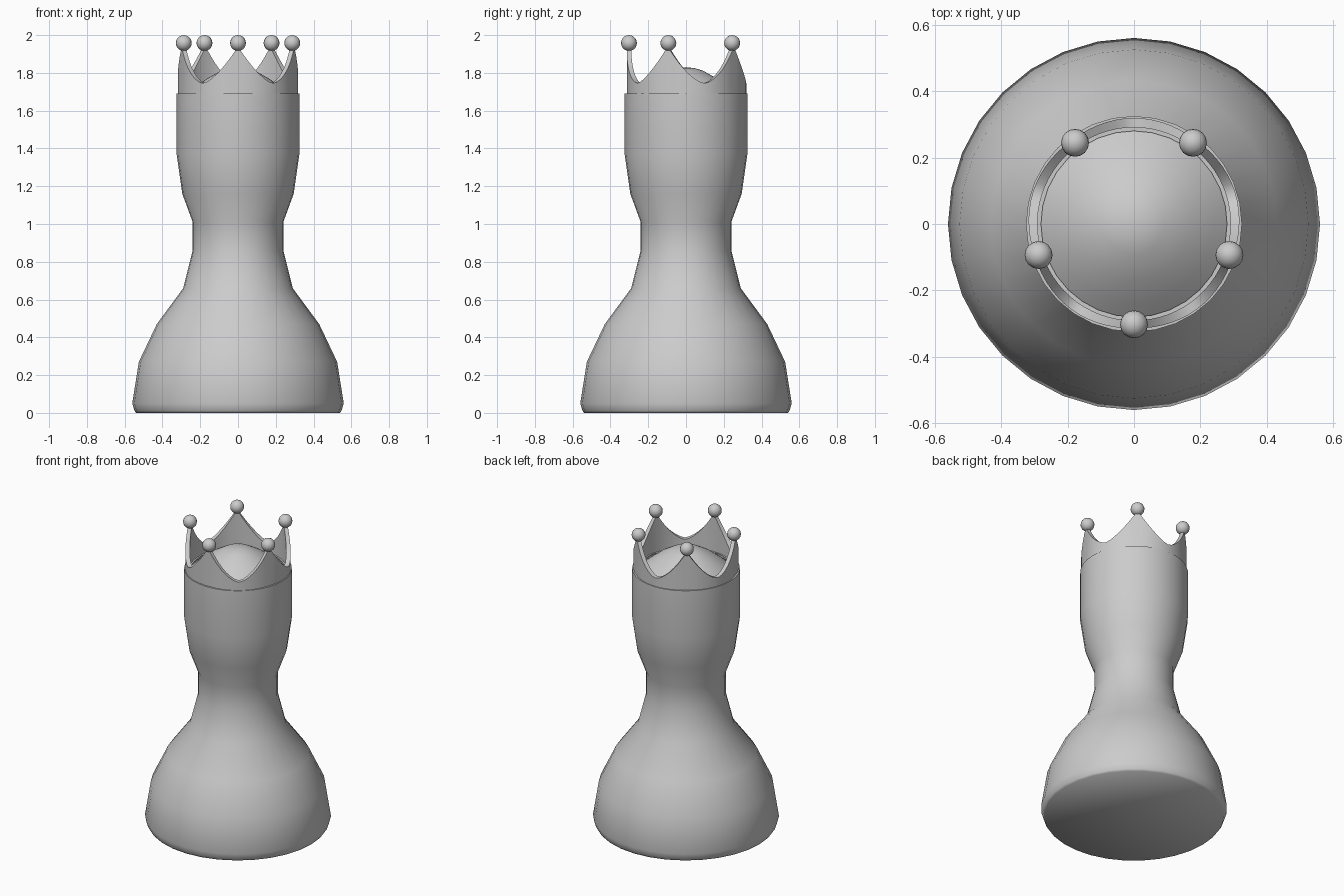
import bpy, bmesh, math

if "Cube" in bpy.data.objects:
    bpy.data.objects.remove(bpy.data.objects["Cube"])

def make_object(name, bm, angle=None):
    bmesh.ops.remove_doubles(bm, verts=bm.verts, dist=1e-5)
    bmesh.ops.recalc_face_normals(bm, faces=bm.faces)
    for f in bm.faces:
        f.smooth = True
    me = bpy.data.meshes.new(name)
    bm.to_mesh(me)
    bm.free()
    ob = bpy.data.objects.new(name, me)
    bpy.context.collection.objects.link(ob)
    if angle:
        bpy.ops.object.select_all(action='DESELECT')
        ob.select_set(True)
        bpy.context.view_layer.objects.active = ob
        bpy.ops.object.shade_smooth_by_angle(angle=math.radians(angle))
    return ob

def lathe(name, profile, angle, steps=32):
    bm = bmesh.new()
    vs = [bm.verts.new((r, 0, z)) for r, z in profile]
    es = [bm.edges.new(p) for p in zip(vs, vs[1:])]
    bmesh.ops.spin(bm, geom=vs + es, cent=(0, 0, 0), axis=(0, 0, 1),
                   angle=2 * math.pi, steps=steps)
    return make_object(name, bm, angle)

# Turned body with flared base, waist and straight head
lathe("body", [(0, 0), (0.54, 0), (0.548, 0.012), (0.56, 0.05), (0.525, 0.27),
               (0.43, 0.47), (0.29, 0.66), (0.24, 0.86), (0.24, 1.01),
               (0.295, 1.16), (0.325, 1.37), (0.325, 1.69), (0.28, 1.69)], 75)

# Domed cap inside the crown
lathe("dome", [(0.297, 1.66), (0.24, 1.712), (0.17, 1.766), (0.09, 1.812),
               (0.045, 1.825), (0, 1.83)], 60)

# Crown wall: five curved spikes around a thin ring
SPIKES, PER = 5, 14
N = SPIKES * PER
bm = bmesh.new()
rings = []
for i in range(N):
    a = -math.pi / 2 + 2 * math.pi * i / N
    t = abs((i + PER / 2) % PER - PER / 2) / (PER / 2)
    top = 1.745 + 0.195 * (1 - t) ** 1.6
    k = (top - 1.69) / 0.25
    ro, ri = 0.321 - 0.008 * k, 0.291 - 0.001 * k
    section = [(ro, 1.69), (ro, top), (ri, top), (ri, 1.67)]
    rings.append([bm.verts.new((r * math.cos(a), r * math.sin(a), z))
                  for r, z in section])
for i in range(N):
    p, q = rings[i], rings[(i + 1) % N]
    for j in range(4):
        m = (j + 1) % 4
        bm.faces.new((p[j], q[j], q[m], p[m]))
make_object("crown", bm, 40)

# Ball on every spike tip
for i in range(SPIKES):
    a = -math.pi / 2 + 2 * math.pi * i / SPIKES
    bm = bmesh.new()
    bmesh.ops.create_uvsphere(bm, u_segments=16, v_segments=10, radius=0.042)
    ball = make_object(f"crown_ball_{i + 1}", bm)
    ball.location = (0.302 * math.cos(a), 0.302 * math.sin(a), 1.958)
